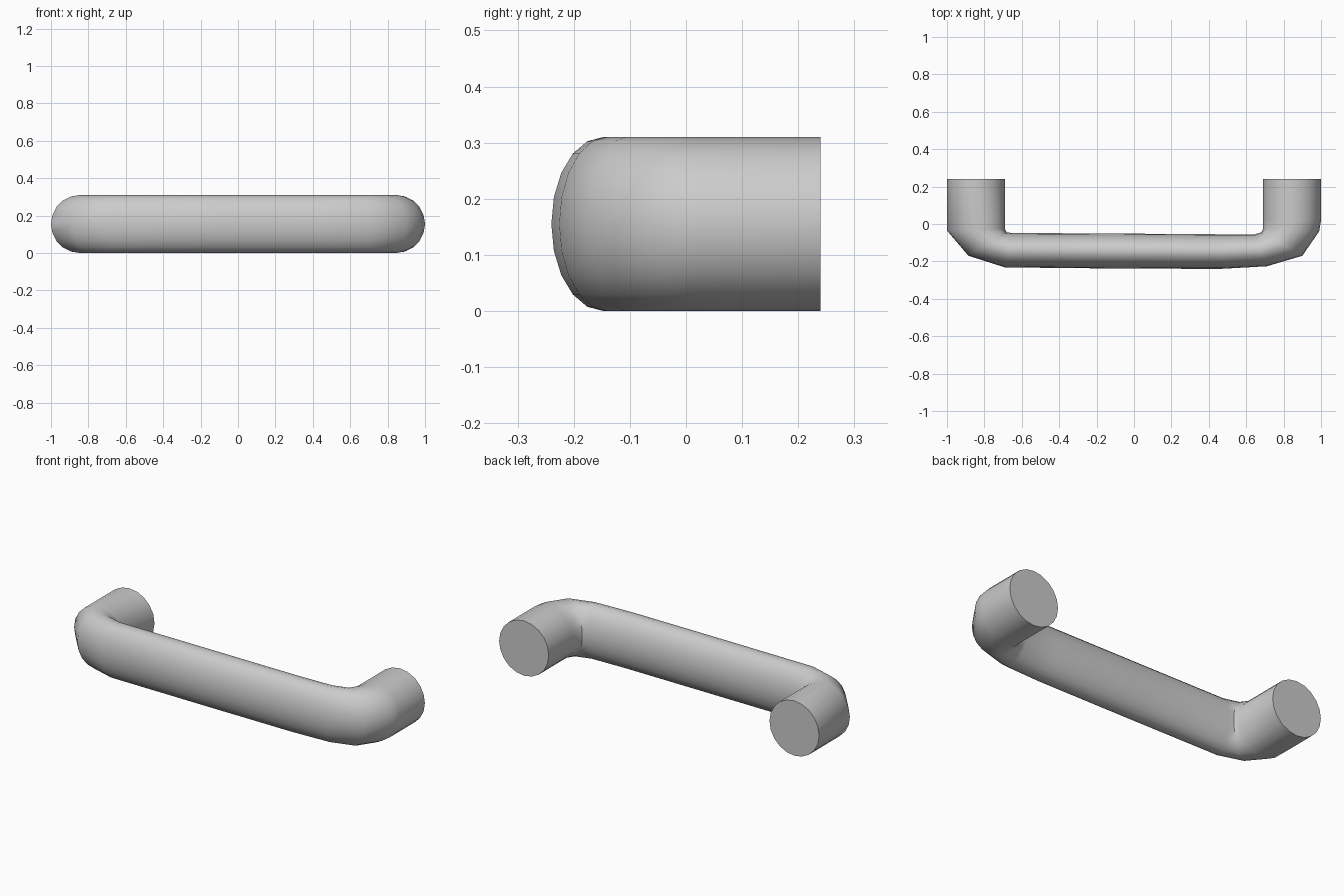
import bpy, bmesh, math
from mathutils import Vector

if "Cube" in bpy.data.objects:
    bpy.data.objects.remove(bpy.data.objects["Cube"])

SIDES = 20
HALF_HEIGHT = 0.155

# Each ring along the handle: (outer point, inner point) in plan view
rings = [
    ((-1.00, 0.24), (-0.69, 0.24)),      # left foot
    ((-1.00, -0.035), (-0.69, -0.025)),
    ((-0.885, -0.17), (-0.68, -0.045)),  # left bend
    ((-0.69, -0.232), (-0.65, -0.048)),
    ((-0.10, -0.238), (-0.10, -0.051)),  # grip
    ((0.46, -0.24), (0.46, -0.055)),
    ((0.71, -0.226), (0.645, -0.055)),   # right bend
    ((0.90, -0.17), (0.68, -0.045)),
    ((0.99, -0.04), (0.69, -0.025)),
    ((1.00, 0.02), (0.69, 0.02)),
    ((1.00, 0.24), (0.69, 0.24)),        # right foot
]

bm = bmesh.new()
loops = []
for outer, inner in rings:
    o, i = Vector((*outer, 0)), Vector((*inner, 0))
    centre, axis = (o + i) / 2, (o - i) / 2
    loop = []
    for k in range(SIDES):
        a = math.tau * k / SIDES
        up = Vector((0, 0, HALF_HEIGHT * (1 + math.sin(a))))
        loop.append(bm.verts.new(centre + axis * math.cos(a) + up))
    loops.append(loop)

# Tube walls and flat mounting ends
for a, b in zip(loops, loops[1:]):
    for k in range(SIDES):
        n = (k + 1) % SIDES
        bm.faces.new((a[k], a[n], b[n], b[k]))
bm.faces.new(loops[0])
bm.faces.new(loops[-1])
bmesh.ops.recalc_face_normals(bm, faces=bm.faces)

mesh = bpy.data.meshes.new("pull_handle")
bm.to_mesh(mesh)
bm.free()
handle = bpy.data.objects.new("pull_handle", mesh)
bpy.context.collection.objects.link(handle)
bpy.context.view_layer.objects.active = handle
handle.select_set(True)
bpy.ops.object.shade_smooth_by_angle(angle=math.radians(40))
